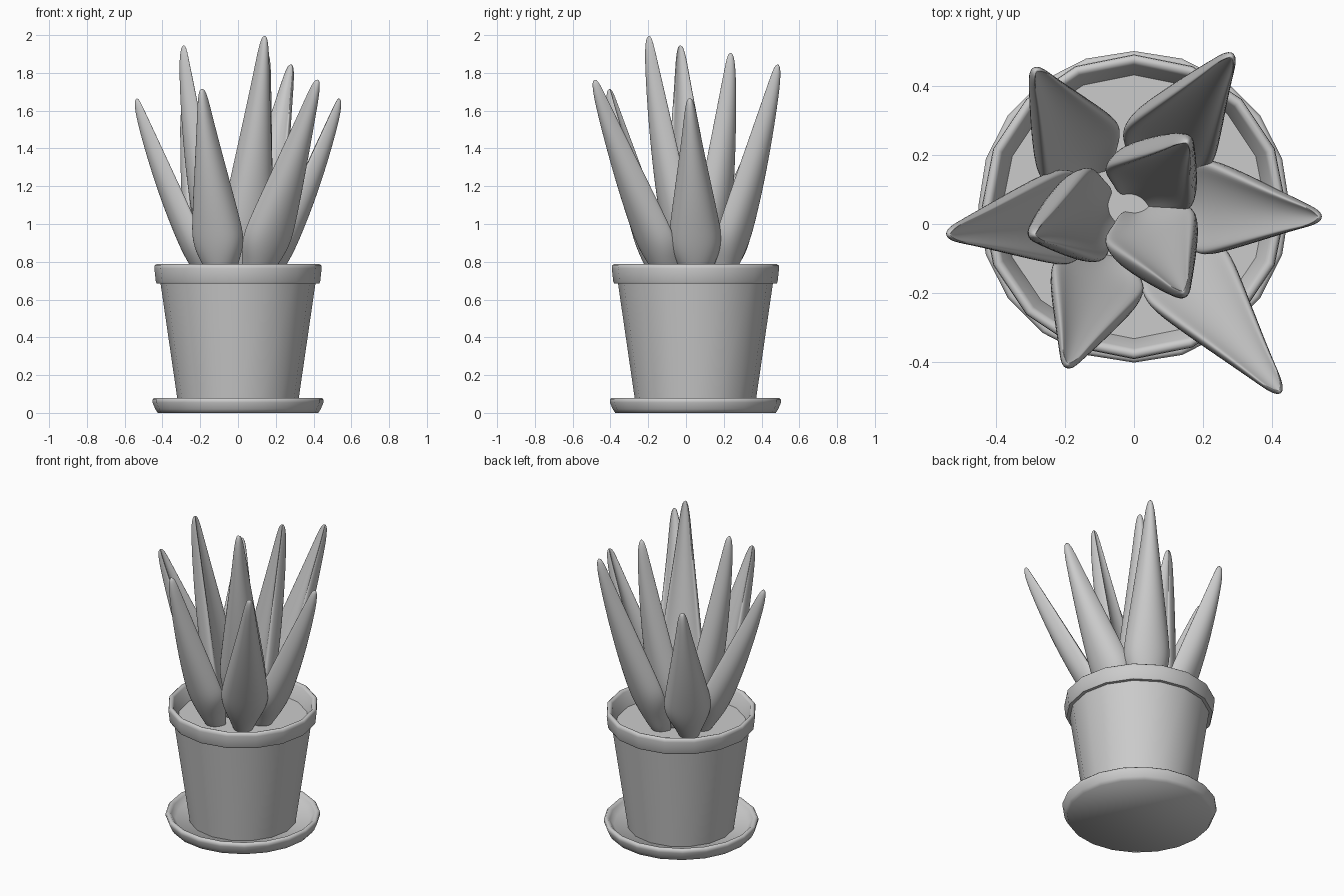
import bpy, bmesh
from math import sin, cos, pi, radians
from mathutils import Vector

cube = bpy.data.objects.get("Cube")
if cube:
    bpy.data.objects.remove(cube, do_unlink=True)

# One plain clay colour for everything
grey = bpy.data.materials.new("light grey")
grey.use_nodes = True
COLOUR = (0.6, 0.6, 0.6, 1)
grey.diffuse_color = COLOUR
grey.node_tree.nodes["Principled BSDF"].inputs["Base Color"].default_value = COLOUR

POT_Y = 0.05


def make_object(name, bm):
    bmesh.ops.recalc_face_normals(bm, faces=bm.faces)
    mesh = bpy.data.meshes.new(name)
    bm.to_mesh(mesh)
    bm.free()
    mesh.materials.append(grey)
    obj = bpy.data.objects.new(name, mesh)
    bpy.context.collection.objects.link(obj)
    bpy.ops.object.select_all(action='DESELECT')
    obj.select_set(True)
    bpy.context.view_layer.objects.active = obj
    return obj


def skin(bm, rings):
    """Bridge matching rings of points and cap both ends."""
    rows = [[bm.verts.new(p) for p in ring] for ring in rings]
    n = len(rows[0])
    for a, b in zip(rows, rows[1:]):
        for i in range(n):
            j = (i + 1) % n
            bm.faces.new((a[i], a[j], b[j], b[i]))
    bm.faces.new(rows[0])
    bm.faces.new(rows[-1])


def lathe(name, profile, sides=16):
    bm = bmesh.new()
    turns = [2 * pi * i / sides for i in range(sides)]
    skin(bm, [[(r * cos(a), POT_Y + r * sin(a), z) for a in turns] for r, z in profile])
    make_object(name, bm)
    bpy.ops.object.shade_smooth_by_angle(angle=radians(58))


# Saucer, pot with rim, and soil surface
lathe("saucer", [(0.425, 0), (0.438, 0.02), (0.453, 0.055), (0.453, 0.07), (0.444, 0.08),
                 (0.43, 0.078), (0.42, 0.068), (0.395, 0.035)], sides=20)
lathe("pot", [(0.315, 0.03), (0.322, 0.08), (0.41, 0.685), (0.43, 0.685), (0.435, 0.695),
              (0.443, 0.765), (0.441, 0.78), (0.432, 0.787), (0.42, 0.785), (0.412, 0.775),
              (0.38, 0.68)])
lathe("soil", [(0.36, 0.66), (0.385, 0.69)])

# Leaf cross-section: rounded back, rolled edges, hollow inner face
SECTION = [(cos(a), sin(a) ** 0.8) for a in [pi * i / 8 for i in range(1, 8)]]
SECTION = [(1.02, 0.0)] + SECTION + [(-1.02, 0.0), (-0.88, -0.1), (-0.6, 0.08),
                                     (0, 0.22), (0.6, 0.08), (0.88, -0.1)]
# Position along the leaf, half width, thickness: broad low down, then a straight taper
STATIONS = [(0, 0.05, 0.08), (0.12, 0.088, 0.108), (0.19, 0.125, 0.12), (0.26, 0.144, 0.125),
            (0.34, 0.135, 0.124), (0.5, 0.106, 0.116), (0.7, 0.069, 0.092),
            (0.85, 0.043, 0.066), (0.95, 0.028, 0.044), (1, 0.012, 0.02)]
BASE_Z = 0.65


def leaf(name, base, tip, facing):
    p0, p1 = Vector((*base, BASE_Z)), Vector(tip)
    axis = (p1 - p0).normalized()
    out = Vector((cos(radians(facing)), sin(radians(facing)), 0))
    back = (out - axis * out.dot(axis)).normalized()
    side = axis.cross(back)
    rings = []
    for t, width, depth in STATIONS:
        centre = p0.lerp(p1, t)
        rings.append([centre + side * width * x + back * depth * y for x, y in SECTION])
    bm = bmesh.new()
    skin(bm, rings)
    obj = make_object(name, bm)
    bpy.ops.object.shade_smooth()
    sub = obj.modifiers.new("smooth", 'SUBSURF')
    sub.levels = sub.render_levels = 2


# Three upright inner leaves and six spreading outer leaves
LEAVES = [
    ("inner_leaf_front", (0.01, 0.06), (0.14, -0.19, 2.0), -70),
    ("inner_leaf_right", (-0.05, 0.05), (-0.28, -0.03, 1.95), 188),
    ("inner_leaf_back", (0.0, 0.06), (0.15, 0.23, 1.91), 64),
    ("outer_leaf_back_left", (0.03, 0.13), (0.28, 0.48, 1.85), 66),
    ("outer_leaf_front_left", (0.05, -0.02), (0.42, -0.48, 1.77), -57),
    ("outer_leaf_front_right", (-0.07, -0.06), (-0.19, -0.4, 1.72), 252),
    ("outer_leaf_right", (-0.07, 0.04), (-0.53, -0.03, 1.67), 183),
    ("outer_leaf_left", (0.07, 0.06), (0.53, 0.02, 1.67), 0),
    ("outer_leaf_back_right", (-0.1, 0.11), (-0.28, 0.44, 1.63), 130),
]
for spec in LEAVES:
    leaf(*spec)
